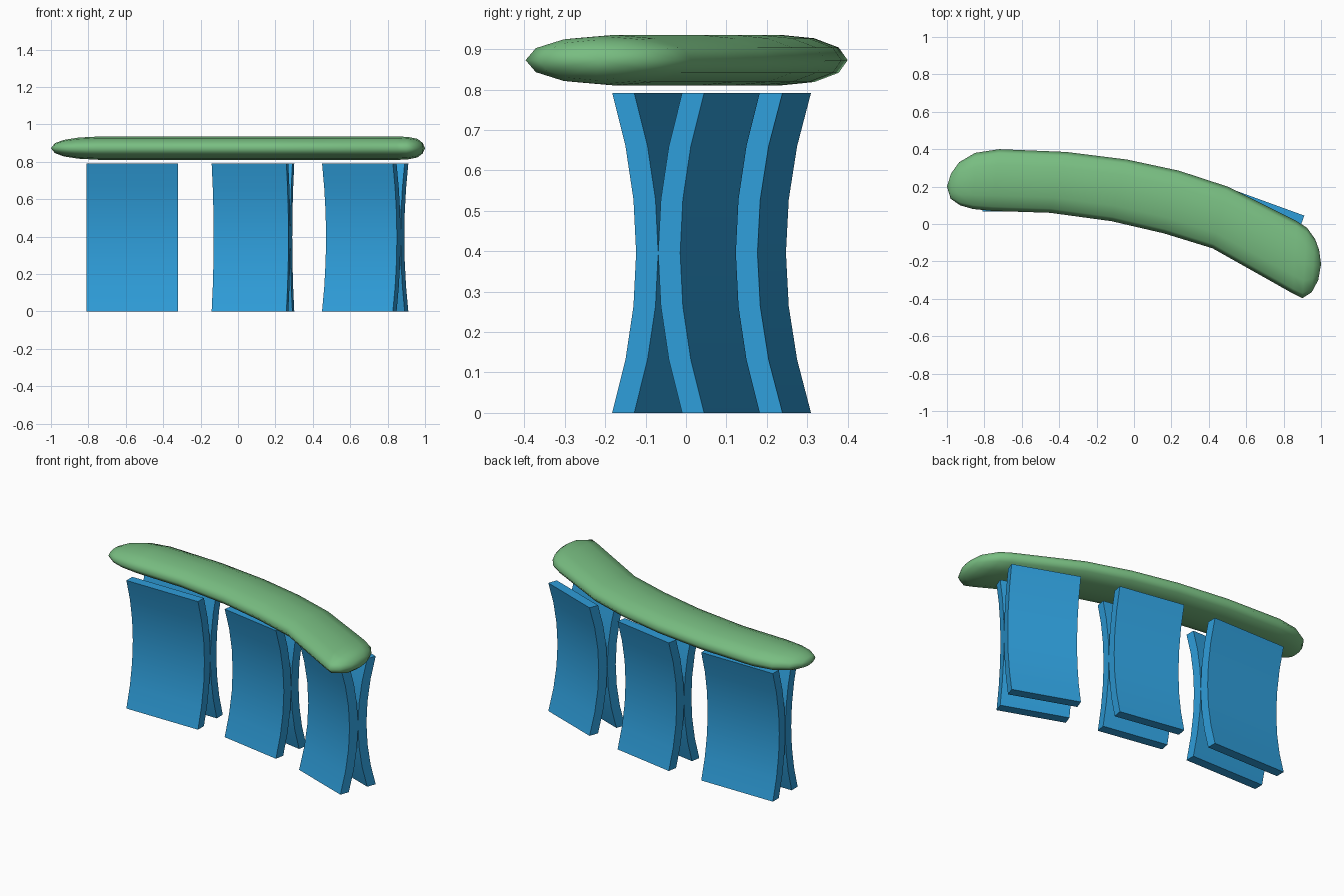
import bpy, bmesh, math
from mathutils import Matrix, Vector

cube = bpy.data.objects.get("Cube")
if cube:
    bpy.data.objects.remove(cube, do_unlink=True)


def make_material(name, color):
    mat = bpy.data.materials.new(name)
    mat.use_nodes = True
    mat.diffuse_color = color
    mat.node_tree.nodes["Principled BSDF"].inputs["Base Color"].default_value = color
    return mat


def make_object(name, bm, mat, angle):
    bmesh.ops.recalc_face_normals(bm, faces=bm.faces)
    mesh = bpy.data.meshes.new(name)
    bm.to_mesh(mesh)
    bm.free()
    mesh.materials.append(mat)
    obj = bpy.data.objects.new(name, mesh)
    bpy.context.collection.objects.link(obj)
    bpy.ops.object.select_all(action="DESELECT")
    obj.select_set(True)
    bpy.context.view_layer.objects.active = obj
    bpy.ops.object.shade_smooth_by_angle(angle=math.radians(angle))
    return obj


blue = make_material("blue panel", (0.028, 0.34, 0.70, 1))
green = make_material("green top", (0.188, 0.51, 0.22, 1))

# Curved leg panels, bowed away from each other and touching at mid height
HEIGHT, BOW, THICK, STEPS = 0.792, 0.063, 0.058, 6


def add_panel(name, center, width, turn, side):
    bm = bmesh.new()
    ts = [2 * i / STEPS - 1 for i in range(STEPS + 1)]
    inner = [(BOW * t * t, (t + 1) * HEIGHT / 2) for t in ts]
    outer = [(y + THICK, z) for y, z in reversed(inner)]
    place = Matrix.Translation((*center, 0)) @ Matrix.Rotation(math.radians(turn), 4, "Z")
    ends = [[bm.verts.new(place @ Vector((x, side * y, z))) for y, z in inner + outer]
            for x in (-width / 2, width / 2)]
    a, b = ends
    n = len(a)
    for i in range(n):
        j = (i + 1) % n
        bm.faces.new((a[i], a[j], b[j], b[i]))
    # End caps as strips of quads
    for ring in ends:
        for i in range(STEPS):
            bm.faces.new((ring[i], ring[i + 1], ring[n - 2 - i], ring[n - 1 - i]))
    make_object(name, bm, blue, 30)


for label, center, width, turn in (
    ("right", (-0.565, 0.187), 0.49, 0),
    ("middle", (0.08, 0.155), 0.406, -10),
    ("left", (0.68, 0.0), 0.403, -20),
):
    add_panel(label + "_front_panel", center, width, turn, -1)
    add_panel(label + "_back_panel", center, width, turn, 1)

# Curved pill-shaped top: front point, back point and fullness of each section
TOP_Z, HALF_Z, SIDES = 0.873, 0.0625, 12
sections = [
    ((-0.98, 0.135), (-0.978, 0.27), 0.42),
    ((-0.93, 0.1), (-0.935, 0.33), 0.7),
    ((-0.86, 0.08), (-0.85, 0.38), 0.9),
    ((-0.76, 0.07), (-0.72, 0.4), 1),
    ((-0.45, 0.06), (-0.36, 0.385), 1),
    ((-0.12, 0.015), (-0.04, 0.345), 1),
    ((0.16, -0.05), (0.24, 0.285), 1),
    ((0.42, -0.13), (0.5, 0.2), 1),
    ((0.66, -0.265), (0.7, 0.1), 1),
    ((0.85, -0.372), (0.87, 0.015), 1),
    ((0.9, -0.397), (0.925, -0.02), 0.95),
    ((0.95, -0.365), (0.968, -0.08), 0.8),
    ((0.985, -0.3), (0.99, -0.14), 0.45),
]
bm = bmesh.new()
rings = []
for front, back, full in sections:
    f, b = Vector(front), Vector(back)
    ring = []
    for k in range(SIDES):
        a = math.tau * k / SIDES
        p = (f + b) / 2 + (b - f) / 2 * math.cos(a)
        ring.append(bm.verts.new((p.x, p.y, TOP_Z + HALF_Z * full * math.sin(a))))
    rings.append(ring)
for r, s in zip(rings, rings[1:]):
    for k in range(SIDES):
        m = (k + 1) % SIDES
        bm.faces.new((r[k], r[m], s[m], s[k]))
for tip, ring in (((-1, 0.2), rings[0]), ((1, -0.215), rings[-1])):
    pole = bm.verts.new((*tip, TOP_Z))
    for k in range(SIDES):
        bm.faces.new((pole, ring[k], ring[(k + 1) % SIDES]))
make_object("curved_top", bm, green, 180)
